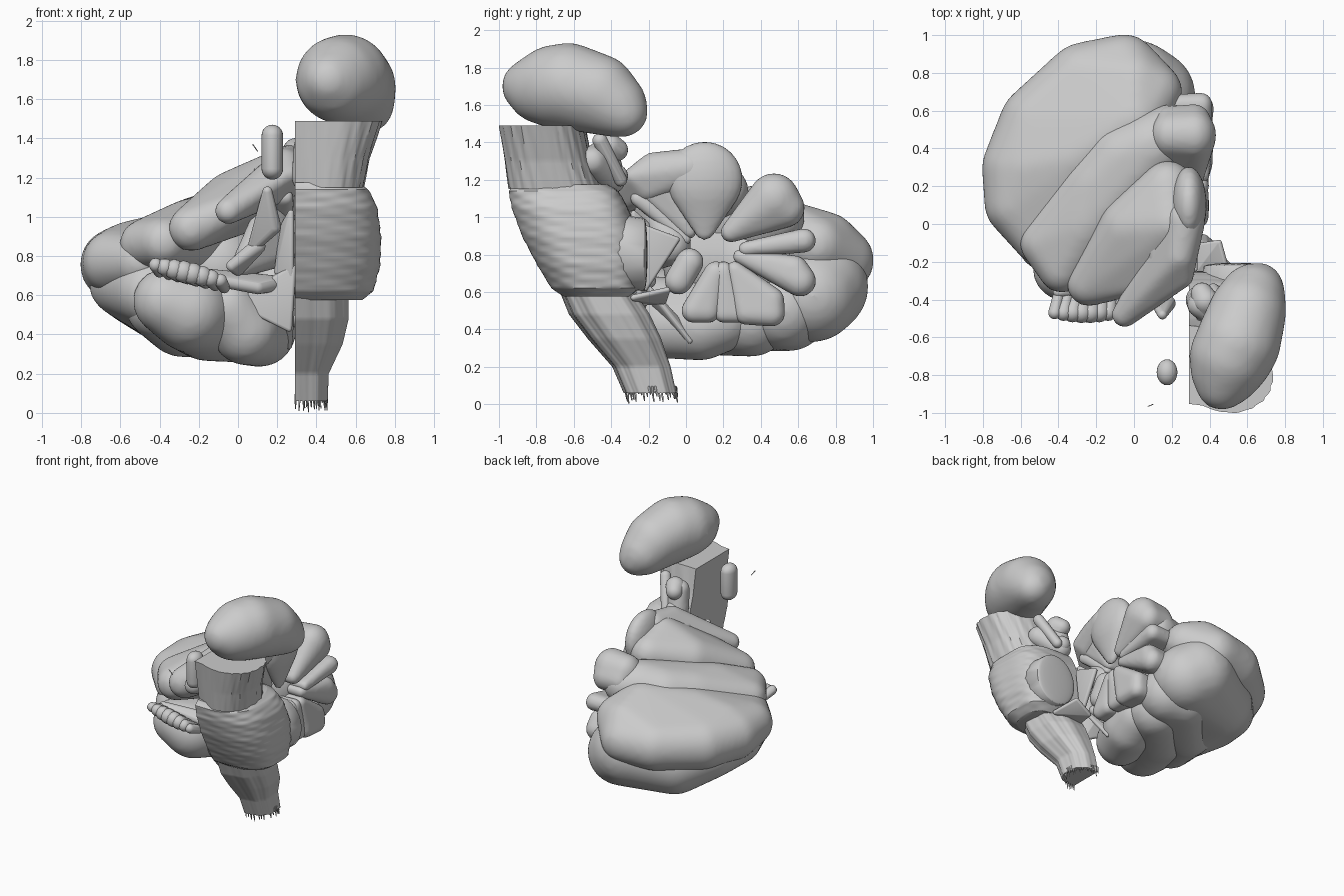
import bpy, bmesh, math, random
from mathutils import Vector

random.seed(4)
cube = bpy.data.objects.get("Cube")
if cube:
    bpy.data.objects.remove(cube)

grey = bpy.data.materials.new("plain grey")
grey.use_nodes = True
grey.diffuse_color = (0.6, 0.6, 0.6, 1)
grey.node_tree.nodes["Principled BSDF"].inputs["Base Color"].default_value = (0.6, 0.6, 0.6, 1)


def finish(name, bm, angle):
    bmesh.ops.recalc_face_normals(bm, faces=bm.faces)
    mesh = bpy.data.meshes.new(name)
    bm.to_mesh(mesh)
    bm.free()
    mesh.materials.append(grey)
    obj = bpy.data.objects.new(name, mesh)
    bpy.context.collection.objects.link(obj)
    bpy.ops.object.select_all(action='DESELECT')
    obj.select_set(True)
    bpy.context.view_layer.objects.active = obj
    bpy.ops.object.shade_smooth_by_angle(angle=math.radians(angle))
    return obj


def lobe(name, *balls, scale=(1, 1, 1), seg=24):
    """Smooth skin stretched around balls given as (x, y, z, radius)."""
    bm = bmesh.new()
    for x, y, z, r in balls:
        new = bmesh.ops.create_uvsphere(bm, u_segments=seg, v_segments=seg // 2, radius=r)["verts"]
        for v in new:
            v.co = Vector((v.co.x * scale[0] + x, v.co.y * scale[1] + y, v.co.z * scale[2] + z))
    points = [Vector(v.co) for v in bm.verts]
    bm.clear()
    for p in points:
        bm.verts.new(p)
    bmesh.ops.convex_hull(bm, input=bm.verts[:])
    bmesh.ops.delete(bm, geom=[v for v in bm.verts if not v.link_faces], context='VERTS')
    return finish(name, bm, 50)


def soft_lobe(name, *balls, voxel=0.02, rounds=14, swell=0.008, **options):
    """Lobe whose flat spans are rounded off."""
    obj = lobe(name, *balls, **options)
    remesh = obj.modifiers.new("even_skin", 'REMESH')
    remesh.mode, remesh.voxel_size, remesh.use_smooth_shade = 'VOXEL', voxel, True
    smooth = obj.modifiers.new("rounding", 'SMOOTH')
    smooth.factor, smooth.iterations = 0.5, rounds
    puff = obj.modifiers.new("swelling", 'DISPLACE')
    puff.strength, puff.mid_level = swell, 0
    return obj


CUT = 0.29  # plane of the flat midline cut


def half_column(name, rings, ripple, back_power=0.75, steps=10, seg=72):
    """Half-round column; each ring is (z, front y, back y, width)."""
    bm = bmesh.new()
    loops = []
    for a, b in zip(rings, rings[1:]):
        for s in range(steps + (b is rings[-1])):
            z, y0, y1, w = [p + (q - p) * s / steps for p, q in zip(a, b)]
            loop = []
            for i in range(seg + 1):
                t = math.pi * i / seg
                k = 1 + ripple(t, z)
                c = math.cos(t)
                power = 0.75 if c > 0 else back_power
                y = (y0 + y1) / 2 - (y1 - y0) / 2 * math.copysign(abs(c) ** power, c) * k
                x = CUT + w * math.sin(t) ** power * k if 0 < i < seg else CUT
                loop.append(bm.verts.new((x, y, z)))
            loops.append(loop)
    for p, q in zip(loops, loops[1:]):
        for i in range(seg + 1):
            j = (i + 1) % (seg + 1)
            bm.faces.new((p[i], p[j], q[j], q[i]))
    bm.faces.new(loops[0])
    bm.faces.new(loops[-1])
    return finish(name, bm, 35)


# Cerebellar hemisphere: layered lobes
soft_lobe("hemisphere_core", (-.1, .1, .75, .22), (0, .35, .75, .27), (-.3, .2, .75, .25))
soft_lobe("superior_back_lobe", (.1, .7, .85, .15), (-.05, .835, .77, .165), (-.27, .775, .76, .18),
          (-.52, .54, .75, .185), (-.62, .3, .755, .18), (-.63, .1, .77, .155), (-.5, -.08, .77, .13),
          (0, .55, .92, .16), (0, .75, .86, .16), (-.3, .35, .88, .15), (-.55, .3, .8, .17))
soft_lobe("inferior_back_lobe", (-.6, .2, .66, .155), (-.51, .42, .64, .19), (-.3, .57, .57, .24),
          (0, .72, .63, .25), (.08, .68, .58, .24), (-.3, .2, .53, .2), (-.45, -.08, .62, .17))
soft_lobe("slender_lobe", (-.4, -.07, .55, .17), (-.28, .25, .49, .2), (0, .55, .5, .21), (.12, .52, .5, .2))
soft_lobe("front_lower_lobe", (-.37, -.24, .57, .16), (-.25, -.2, .52, .2), (-.15, .1, .49, .22), (.08, .35, .46, .2))
soft_lobe("tonsil", (.04, -.1, .42, .17), (.11, .08, .42, .18), (-.05, -.16, .54, .14), (.13, .2, .46, .17))
soft_lobe("middle_upper_lobe", (-.48, -.1, .86, .12), (-.38, -.24, .87, .12), (-.2, .2, .93, .17),
          (-.05, .35, .95, .19), (.1, .41, .98, .19), (.2, .5, 1.0, .13), (-.25, .0, .9, .18))
soft_lobe("front_upper_lobe", (-.24, -.32, .94, .11), (-.02, -.02, 1.07, .16), (.18, .2, 1.14, .13),
          (.2, 0, 1.2, .13), (.02, -.3, 1.06, .07))
soft_lobe("crest_lobe", (-.05, -.48, 1.03, .06), (.03, -.4, 1.08, .07), (.24, -.17, 1.26, .08),
          (.27, .02, 1.26, .1), (.24, -.2, 1.15, .06), (.27, -.29, 1.22, .035), voxel=.015, rounds=6)

# Medial leaves, fanned around a centre: centre x, then (y, z, radius) balls
leaves = {
    "top_leaf": (.29, [(.1, 1.2, .2), (.1, .93, .05)]),
    "upper_leaf": (.32, [(.47, 1.1, .13), (.53, 1.05, .1), (.24, .92, .05)]),
    "rear_upper_leaf": (.36, [(.63, .875, .06), (.32, .83, .035)]),
    "rear_lower_leaf": (.35, [(.61, .66, .08), (.58, .72, .07), (.29, .79, .035)]),
    "lower_leaf": (.36, [(.46, .485, .065), (.32, .49, .06), (.46, .56, .06), (.26, .72, .04)]),
    "middle_leaf": (.35, [(.2, .485, .045), (.28, .485, .045), (.2, .71, .05)]),
    "bottom_leaf": (.34, [(.04, .5, .06), (.12, .5, .06), (.16, .7, .06)]),
    "small_leaf": (.29, [(-.04, .66, .07), (.02, .76, .07)]),
    "front_leaf": (.25, [(-.28, 1.2, .04), (-.12, 1.2, .07), (.02, .92, .03)]),
    "front_thin_leaf": (.25, [(-.26, 1.1, .035), (-.2, 1.06, .035), (0, .88, .025)]),
}
for name, (x, balls) in leaves.items():
    inner = [] if name == "top_leaf" else [(x - .13, y, z, r * .9) for y, z, r in balls]
    soft_lobe(name, *[(x, *b) for b in balls], *inner, voxel=.014, rounds=5, swell=.005,
              scale=(.45 if name == "top_leaf" else .85, 1, 1))

# Beaded tuft under the front of the hemisphere
for i in range(8):
    f = i / 7
    lobe("tuft_bead_%d" % i, (-.42 + .33 * f, -.47, .755 - .08 * f, .035 + .022 * math.sin(f * math.pi)),
         (-.4 + .33 * f, -.38, .72 - .08 * f, .03), seg=14)
lobe("tuft_stalk", (-.4, -.36, .73, .03), (.1, -.3, .64, .035), (.2, -.2, .66, .04), seg=14)

# Stalks and thin sheets joining the hemisphere to the stem
soft_lobe("joining_stalk", (.02, -.25, .75, .05), (.17, -.22, 1.12, .04), (.2, -.08, .85, .1), voxel=.015, rounds=5)
lobe("curved_ribbon", (.15, -.48, 1.13, .025), (.18, -.42, .95, .04), (.08, -.35, .85, .03))
lobe("curved_ribbon_foot", (.1, -.35, .85, .04), (-.03, -.33, .75, .03), (.0, -.3, .73, .03))
sheets = {
    "upper_sheet": [(.27, -.28, 1.02), (.27, -.25, .7), (.2, -.22, .72), (.23, -.2, .95)],
    "side_sheet": [(.28, -.25, .74), (.26, -.25, .43), (.0, -.22, .56), (.14, -.2, .66)],
    "lower_sheet": [(.28, -.2, .62), (.26, .02, .34), (.24, -.02, .42), (.14, -.16, .52)],
    "rear_sheet": [(.32, -.24, .95), (.32, -.05, .88), (.3, -.14, .76), (.3, -.22, .62)],
    "rear_flap": [(.5, -.28, .57), (.45, -.1, .61), (.32, -.12, .55), (.3, -.3, .54)],
}
for name, corners in sheets.items():
    lobe(name, *[(*c, .016) for c in corners], seg=12)

# Brain stem: fibrous half columns, hollowed along the front midline
half_column("midbrain", [(1.15, -.975, -.45, .35), (1.3, -.995, -.5, .38), (1.49, -1.025, -.54, .445)],
            lambda t, z: (.008 * math.sin(26 * t + 9 * z) + .004 * math.sin(47 * t - 14 * z)
                          - .3 * math.exp(-(t / .3) ** 2)))
half_column("pons", [(.575, -.66, -.3, .34), (.62, -.73, -.25, .4), (.75, -.81, -.25, .435), (.9, -.89, -.26, .44),
                     (1.05, -.945, -.31, .42), (1.14, -.96, -.36, .375), (1.175, -.93, -.42, .33)],
            lambda t, z: (.004 * math.sin(85 * z + 9 * t) + .003 * math.sin(140 * z - 7 * t)
                          - .05 * math.exp(-(t / .25) ** 2)), back_power=.5)
half_column("medulla", [(.06, -.33, -.05, .165), (.2, -.39, -.08, .17), (.35, -.52, -.13, .24), (.48, -.62, -.19, .27),
                        (.6, -.67, -.27, .27)],
            lambda t, z: .025 * math.sin(9 * t + 2) + .005 * math.sin(31 * t + 5 * z))
lobe("pons_side_stump", (.54, -.225, .8, .195), (.53, -.4, .82, .2), scale=(.88, .1, 1))
soft_lobe("olive", (.49, -.42, .53, .06), (.47, -.36, .4, .06), voxel=.015, rounds=5)

# Tectal bumps behind the midbrain
soft_lobe("tectal_body", (.35, -.43, 1.36, .06), (.35, -.4, 1.2, .07), (.47, -.5, 1.3, .07), voxel=.015, rounds=5)
lobe("upper_bump", (.38, -.41, 1.38, .07), (.36, -.37, 1.36, .06), (.4, -.52, 1.28, .06))
lobe("lower_bump", (.36, -.37, 1.22, .06), (.38, -.5, 1.19, .07))
lobe("slanted_band", (.5, -.46, 1.41, .04), (.42, -.35, 1.2, .035))

# Frayed lower end
for i in range(26):
    t = math.pi * i / 25
    x, y = CUT + .005 + .155 * math.sin(t), -.19 - .135 * math.cos(t)
    tip = .005 if i == 3 else random.uniform(.01, .06)
    lobe("fibre_%02d" % i, (x, y, .09, .009), (x + random.uniform(-.004, .01), y + .01, tip, .003), seg=6)

# Egg-shaped body on top, floating capsule and loose thread
soft_lobe("top_body", (.465, -.85, 1.7, .13), (.49, -.77, 1.69, .185), (.55, -.63, 1.705, .22), (.6, -.47, 1.665, .2),
          (.63, -.38, 1.6, .165), (.66, -.335, 1.56, .125), (.515, -.7, 1.7, .215))
lobe("capsule", (.175, -.785, 1.245, .055), (.175, -.785, 1.415, .055), scale=(1, 1.25, 1))
lobe("loose_thread", (.075, -.965, 1.37, .003), (.1, -.955, 1.335, .003), seg=6)
